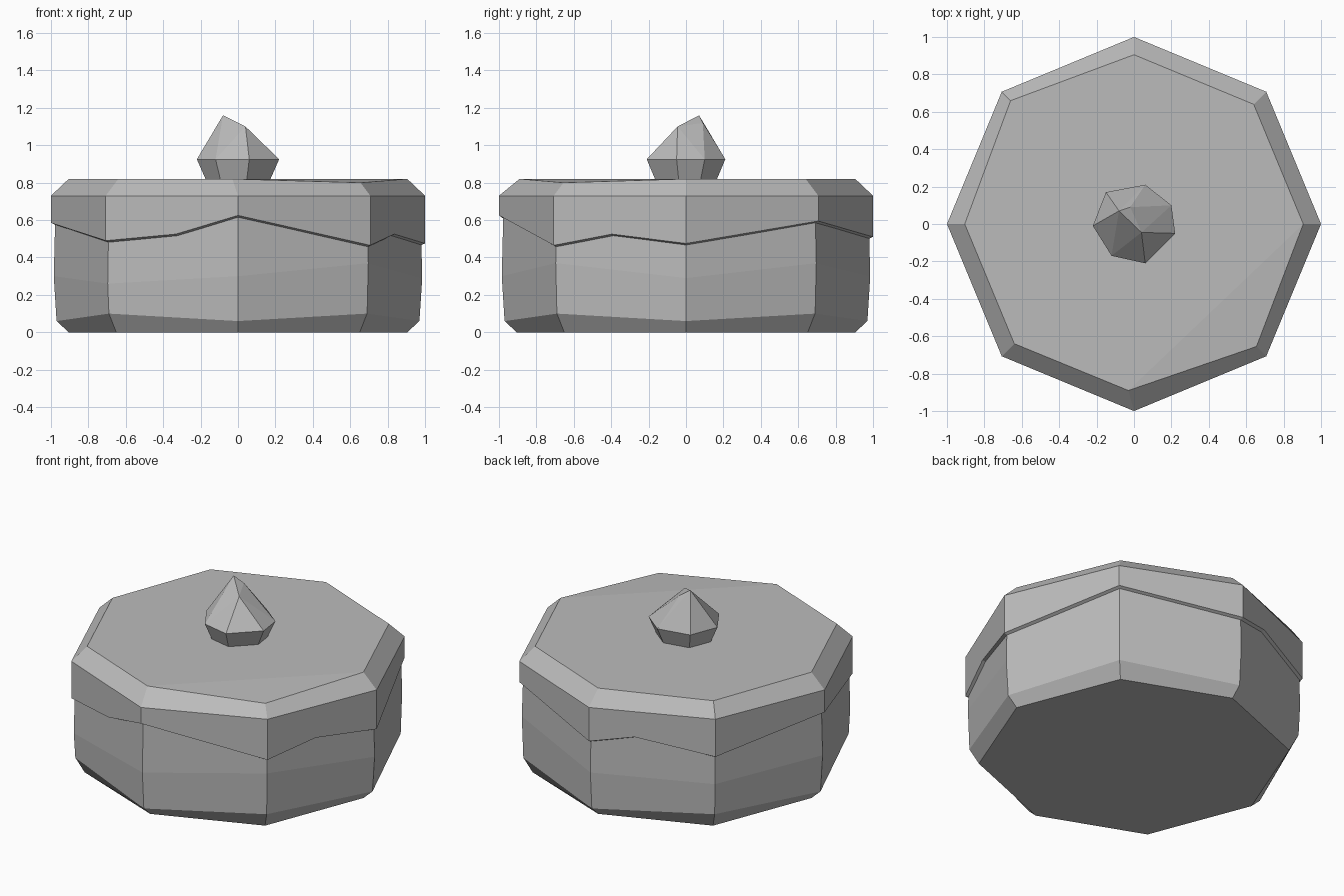
import bpy
import bmesh
from math import cos, sin, pi, floor
from mathutils import Vector

cube = bpy.data.objects.get("Cube")
if cube:
    bpy.data.objects.remove(cube)

SIDES = 8

stone = bpy.data.materials.new("grey_stone")
stone.use_nodes = True
GREY = (0.5, 0.5, 0.5, 1)
stone.diffuse_color = GREY
stone.node_tree.nodes["Principled BSDF"].inputs["Base Color"].default_value = GREY


def corner(i, r, z):
    a = 2 * pi * (i % SIDES) / SIDES
    return Vector((r * cos(a), r * sin(a), z))


def along(t, r, z):
    """Point on the octagon outline; t counts corners and may be fractional."""
    i = floor(t)
    return corner(i, r, z).lerp(corner(i + 1, r, z), t - i)


def ring(bm, radii, heights):
    return [bm.verts.new(corner(i, radii[i % len(radii)], heights[i % len(heights)]))
            for i in range(SIDES)]


def bridge(bm, low, high):
    n = len(low)
    for i in range(n):
        j = (i + 1) % n
        bm.faces.new((low[i], low[j], high[j], high[i]))


def finish(bm, name):
    bmesh.ops.recalc_face_normals(bm, faces=bm.faces)
    mesh = bpy.data.meshes.new(name)
    bm.to_mesh(mesh)
    bm.free()
    mesh.materials.append(stone)
    obj = bpy.data.objects.new(name, mesh)
    bpy.context.collection.objects.link(obj)
    return obj


# Pot body: chamfered foot, slight uneven bulge, top hidden in the lid
bm = bmesh.new()
rings = [
    ring(bm, [0.905, 0.92], [0]),
    ring(bm, [0.97, 0.976], [0.06, 0.1]),
    ring(bm, [0.985], [0.29, 0.37, 0.3, 0.3, 0.3, 0.26, 0.3, 0.37]),
    ring(bm, [0.975], [0.7]),
]
for low, high in zip(rings, rings[1:]):
    bridge(bm, low, high)
bm.faces.new(rings[0][::-1])
bm.faces.new(rings[-1])
finish(bm, "pot_body")

# Lid: wavy lower edge with extra points part way along three sides
edge = [(0, 0.475), (1, 0.595), (2, 0.51), (2.36, 0.565), (3, 0.485), (4, 0.585),
        (5, 0.49), (5.53, 0.525), (6, 0.625), (7, 0.465), (7.44, 0.525)]
bm = bmesh.new()
lower = [bm.verts.new(along(t, 1, z)) for t, z in edge]
lip = [bm.verts.new(along(t, 0.965, z - 0.015)) for t, z in edge]
rim = ring(bm, [1], [0.73])
top = ring(bm, [0.905, 0.905, 0.905, 0.933, 0.905, 0.905, 0.89, 0.926],
           [0.82] * 7 + [0.8])
top[6].co.x = -0.03
bridge(bm, lip, lower)
bridge(bm, rim, top)
for i in range(SIDES):
    side = [v for v, (t, z) in zip(lower, edge) if i <= t <= i + 1]
    if i == SIDES - 1:
        side.append(lower[0])
    bm.faces.new(side + [rim[(i + 1) % SIDES], rim[i]])
# Flat top with one dipped corner
bm.faces.new(top[:7])
bm.faces.new((top[6], top[7], top[0]))
finish(bm, "lid")

# Knob: rough faceted gem wrapped around a few points
girdle = [(-0.22, -0.01), (-0.15, 0.17), (0.06, 0.21), (0.2, 0.1),
          (0.22, -0.05), (0.06, -0.21), (-0.12, -0.17)]
peaks = [(-0.08, 0.07, 1.16), (-0.02, 0.09, 1.12), (0.04, -0.045, 1.1)]
bm = bmesh.new()
for x, y in girdle:
    bm.verts.new((x, y, 0.925))
    bm.verts.new((x * 0.78, y * 0.78, 0.815))
for p in peaks:
    bm.verts.new(p)
bmesh.ops.convex_hull(bm, input=bm.verts)
finish(bm, "lid_knob")
